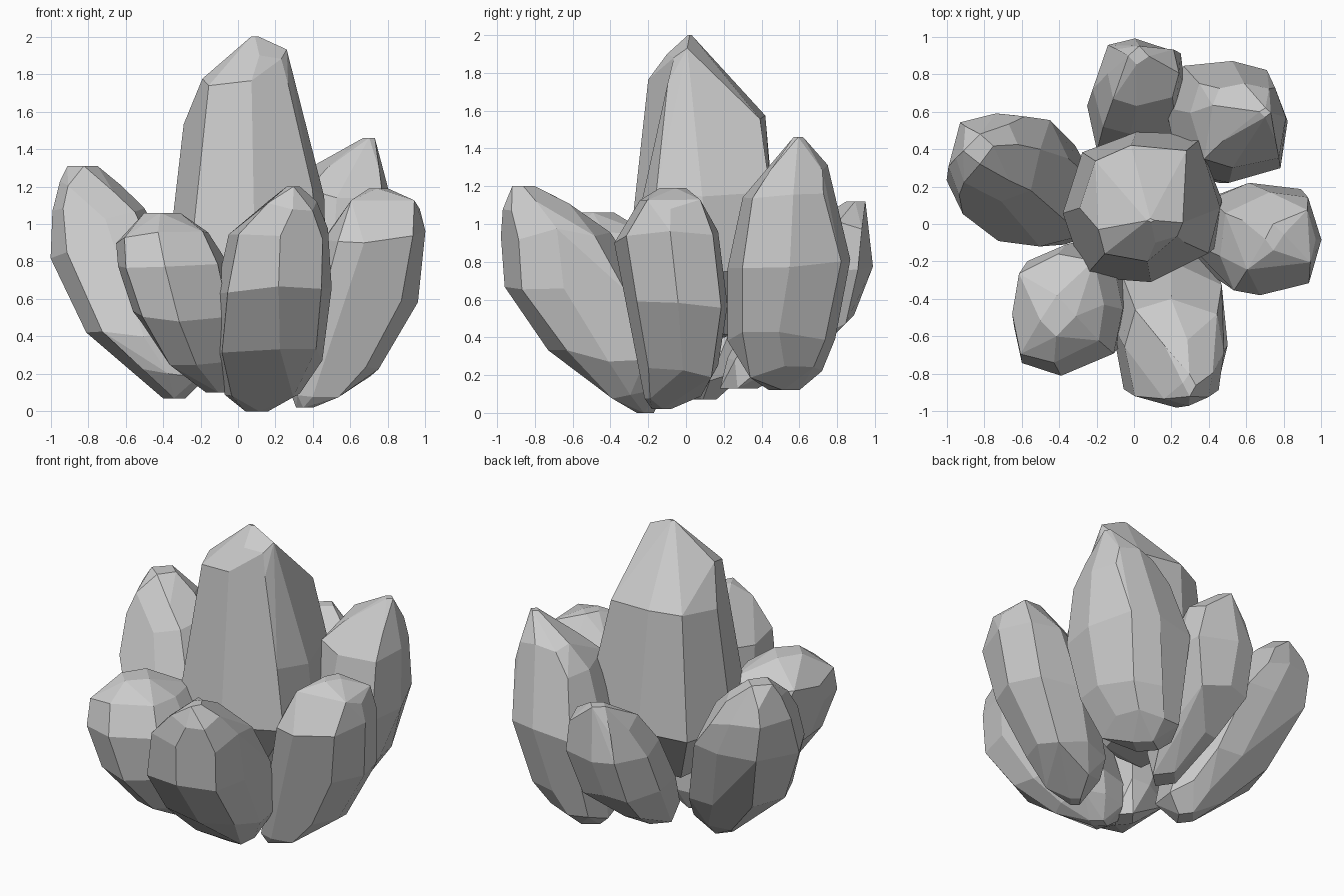
import bpy, bmesh, math, random


def crystal(name, seed, lean, rings, sides=8):
    """Faceted convex stone through ring outlines (z, x min, x max, y min, y max).
    lean skews the rings so they stretch along a diagonal."""
    rnd = random.Random(seed)
    phase = math.acos(lean)
    bm = bmesh.new()

    def box_cos(a):  # slightly squared-off ring
        return max(-1.0, min(1.0, 1.12 * math.cos(a)))

    angles = [(i + rnd.uniform(-0.16, 0.16)) * math.tau / sides for i in range(sides)]
    for z, x0, x1, y0, y1 in rings:
        small = (x1 - x0) < 0.2
        dz = 0.0 if small else 0.035
        for a in angles[::2] if small else angles:
            a += rnd.uniform(-0.1, 0.1)
            bm.verts.new(((x0 + x1) / 2 + (x1 - x0) / 2 * box_cos(a),
                          (y0 + y1) / 2 + (y1 - y0) / 2 * box_cos(a - phase),
                          z + rnd.uniform(-dz, dz)))
    bmesh.ops.convex_hull(bm, input=bm.verts)
    loose = [v for v in bm.verts if not v.link_faces]
    bmesh.ops.delete(bm, geom=loose, context='VERTS')
    # merge nearly coplanar triangles into broad facets
    bmesh.ops.dissolve_limit(bm, angle_limit=math.radians(11),
                             verts=bm.verts, edges=bm.edges)
    bmesh.ops.recalc_face_normals(bm, faces=bm.faces)
    mesh = bpy.data.meshes.new(name)
    bm.to_mesh(mesh)
    bm.free()
    obj = bpy.data.objects.new(name, mesh)
    bpy.context.collection.objects.link(obj)
    return obj


# Tall central crystal
crystal("center_crystal", 1, 0.12, [
    (2.00, 0.07, 0.11, 0.01, 0.03), (1.90, -0.04, 0.26, -0.10, 0.12),
    (1.75, -0.19, 0.29, -0.20, 0.25), (1.55, -0.29, 0.36, -0.23, 0.42),
    (1.15, -0.36, 0.46, -0.30, 0.47), (0.75, -0.38, 0.47, -0.31, 0.49),
    (0.42, -0.15, 0.22, -0.10, 0.25)])

# Ring of shorter crystals leaning outwards
crystal("left_crystal", 2, 0.05, [
    (1.31, -0.91, -0.75, 0.32, 0.48), (1.20, -0.95, -0.62, 0.20, 0.55),
    (1.05, -0.99, -0.50, 0.12, 0.59),
    (0.82, -1.00, -0.35, 0.02, 0.58), (0.42, -0.81, -0.20, -0.12, 0.43),
    (0.20, -0.55, -0.18, -0.11, 0.28), (0.07, -0.40, -0.28, 0.00, 0.16)])

crystal("front_left_crystal", 3, 0.1, [
    (1.06, -0.50, -0.31, -0.60, -0.38), (0.93, -0.65, -0.16, -0.74, -0.16),
    (0.78, -0.64, -0.06, -0.81, -0.11), (0.50, -0.56, -0.02, -0.76, -0.10),
    (0.28, -0.40, 0.00, -0.58, -0.06), (0.10, -0.17, -0.02, -0.30, -0.12)])

crystal("front_crystal", 4, 0.0, [
    (1.20, 0.26, 0.33, -0.92, -0.80), (1.10, 0.13, 0.42, -0.97, -0.62),
    (0.95, -0.05, 0.48, -0.98, -0.40), (0.65, -0.12, 0.50, -0.96, -0.20),
    (0.30, -0.12, 0.45, -0.73, -0.10), (0.11, -0.07, 0.33, -0.43, -0.10),
    (0.00, 0.04, 0.16, -0.26, -0.17)])

crystal("right_crystal", 5, 0.08, [
    (1.19, 0.70, 0.80, -0.14, 0.00), (1.10, 0.56, 0.97, -0.27, 0.10),
    (0.93, 0.46, 1.00, -0.38, 0.17), (0.57, 0.36, 0.96, -0.31, 0.22),
    (0.22, 0.27, 0.75, -0.24, 0.17), (0.10, 0.27, 0.58, -0.22, 0.08),
    (0.02, 0.31, 0.40, -0.18, -0.08)])

crystal("back_right_crystal", 6, -0.08, [
    (1.46, 0.67, 0.73, 0.57, 0.62), (1.30, 0.42, 0.78, 0.41, 0.75),
    (1.15, 0.30, 0.81, 0.30, 0.79), (0.80, 0.17, 0.82, 0.22, 0.87),
    (0.40, 0.15, 0.70, 0.22, 0.79), (0.22, 0.18, 0.58, 0.31, 0.72),
    (0.12, 0.26, 0.44, 0.44, 0.60)])

crystal("back_crystal", 7, 0.05, [
    (1.12, -0.03, 0.08, 0.85, 0.95), (0.98, -0.14, 0.24, 0.63, 0.97),
    (0.78, -0.22, 0.27, 0.48, 0.99), (0.50, -0.25, 0.22, 0.35, 0.89),
    (0.28, -0.17, 0.16, 0.22, 0.66), (0.13, -0.09, 0.08, 0.18, 0.38)])
